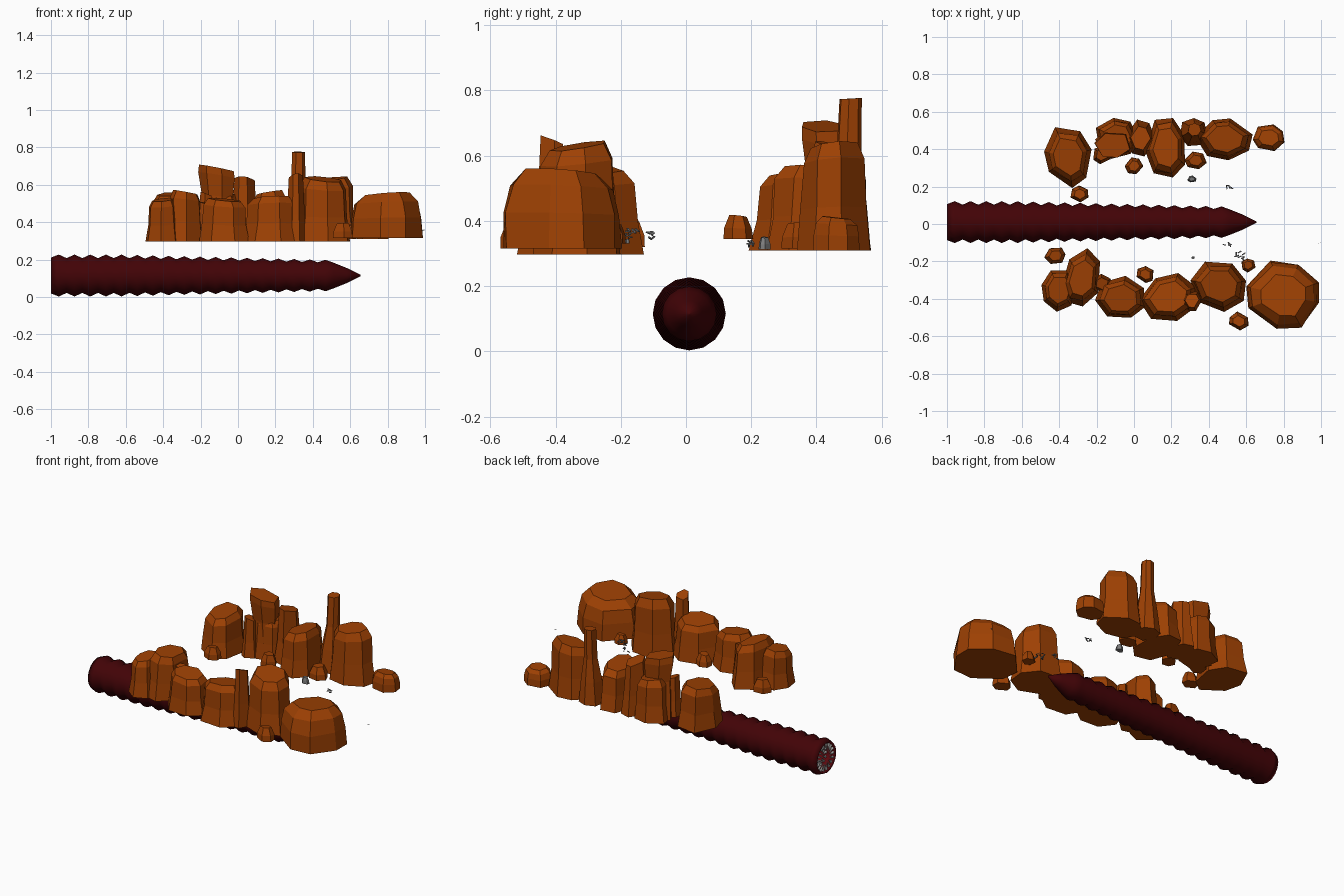
import bpy, bmesh, math, random
from mathutils import Vector, Matrix

cube = bpy.data.objects.get("Cube")
if cube:
    bpy.data.objects.remove(cube)


def material(name, colour):
    mat = bpy.data.materials.new(name)
    mat.use_nodes = True
    mat.diffuse_color = (*colour, 1)
    mat.node_tree.nodes["Principled BSDF"].inputs["Base Color"].default_value = (*colour, 1)
    return mat


SANDSTONE = material("sandstone", (0.34, 0.052, 0.001))
HIDE = material("maroon hide", (0.055, 0.001, 0.002))
GULLET = material("red gullet", (0.12, 0.003, 0.005))
BONE = material("pale bone", (0.55, 0.54, 0.52))
GREY = material("grey debris", (0.2, 0.2, 0.2))


def finish(name, bm, *mats, smooth=False):
    bmesh.ops.recalc_face_normals(bm, faces=bm.faces)
    mesh = bpy.data.meshes.new(name)
    bm.to_mesh(mesh)
    bm.free()
    for mat in mats:
        mesh.materials.append(mat)
    for poly in mesh.polygons:
        poly.use_smooth = smooth
    obj = bpy.data.objects.new(name, mesh)
    bpy.context.collection.objects.link(obj)
    return obj


def skin(bm, rings):
    """Join rings of vertices into a tube."""
    faces = []
    for low, high in zip(rings, rings[1:]):
        for i in range(len(low)):
            j = (i + 1) % len(low)
            faces.append(bm.faces.new((low[i], low[j], high[j], high[i])))
    return faces


# Rock profiles: (height fraction, width fraction)
PROFILES = {
    "block": ((0, 1.02), (0.4, 0.9), (0.85, 0.84), (1, 0.65)),
    "boulder": ((0, 1), (0.45, 0.98), (0.8, 0.88), (1, 0.62)),
    "column": ((0, 1), (0.4, 0.8), (1, 0.65)),
    "spire": ((0, 1), (0.3, 0.8), (0.6, 0.52), (1, 0.46)),
    "flared": ((0, 1), (0.6, 0.8), (0.9, 0.95), (1, 0.9)),
    "pebble": ((0, 1), (0.45, 0.95), (1, 0.6)),
}
rng = random.Random(7)


def rock(name, kind, x, y, rx, ry, low, top, sides=7, angle=0, lean=(0, 0), tilt=0.05, mat=SANDSTONE):
    """Faceted stone with an irregular oval outline and a slightly tilted top."""
    bm = bmesh.new()
    turn = rng.uniform(0, math.tau)
    slope = rng.uniform(0, math.tau)
    spin = Matrix.Rotation(math.radians(angle), 2)
    outline = []
    for i in range(sides):
        a = turn + math.tau * (i + rng.uniform(-0.18, 0.18)) / sides
        r = rng.uniform(0.98, 1.1)
        outline.append((a, spin @ Vector((rx * r * math.cos(a), ry * r * math.sin(a)))))
    rings = []
    for h, w in PROFILES[kind]:
        ring = []
        for a, offset in outline:
            k = w * rng.uniform(0.97, 1.03)
            dip = tilt * h * (top - low) * math.cos(a - slope)
            ring.append(bm.verts.new((x + offset.x * k + lean[0] * h,
                                      y + offset.y * k + lean[1] * h,
                                      low + (top - low) * h + dip)))
        rings.append(ring)
    skin(bm, rings)
    bm.faces.new(rings[0])
    bm.faces.new(rings[-1])
    return finish(name, bm, mat)


# Front ridge
F = 0.297
rock("front_block_end", "block", -0.4, -0.35, 0.09, 0.115, F, 0.52)
rock("front_block_tall", "block", -0.28, -0.29, 0.1, 0.145, F, 0.56, angle=-10)
rock("front_step", "column", -0.17, -0.32, 0.05, 0.05, F, 0.5, 6)
rock("front_block_middle", "block", -0.07, -0.4, 0.14, 0.11, F, 0.52)
rock("front_block_low", "block", 0.19, -0.39, 0.15, 0.12, F, 0.53, angle=15)
rock("front_pillar", "column", 0.31, -0.41, 0.055, 0.06, F, 0.645, 6)
rock("front_block_high", "block", 0.46, -0.33, 0.15, 0.125, F, 0.63, angle=-25)
rock("front_great_boulder", "boulder", 0.8, -0.38, 0.19, 0.18, 0.315, 0.55, 8)

# Back ridge
B = 0.31
rock("back_block_end", "block", -0.35, 0.36, 0.12, 0.155, B, 0.55, angle=20)
rock("back_step", "column", -0.17, 0.37, 0.05, 0.05, B, 0.55, 6)
rock("back_column_base", "block", -0.09, 0.46, 0.115, 0.105, B, 0.56)
rock("back_flared_column", "flared", -0.1, 0.44, 0.1, 0.075, B, 0.69, 6, lean=(-0.01, -0.02))
rock("back_shoulder", "column", 0.035, 0.46, 0.08, 0.1, B, 0.63, 6)
rock("back_block_middle", "block", 0.17, 0.41, 0.11, 0.16, B, 0.56)
rock("back_spire", "spire", 0.32, 0.49, 0.075, 0.075, B, 0.775, 7, lean=(0.005, 0.015), tilt=0.005)
rock("back_block_high", "block", 0.49, 0.455, 0.145, 0.11, B, 0.63)
rock("back_outer_boulder", "boulder", 0.72, 0.46, 0.085, 0.07, B, 0.41)

# Loose stones around both ridges
for x, y, r, low in ((-0.42, -0.17, 0.055, 0.32), (0.06, -0.27, 0.05, 0.32),
                     (0.56, -0.52, 0.055, 0.315), (0.61, -0.22, 0.04, 0.33),
                     (-0.29, 0.16, 0.05, 0.345), (0, 0.31, 0.05, 0.32),
                     (0.33, 0.34, 0.055, 0.315)):
    rock("loose_stone", "pebble", x, y, r, r * 0.9, low, low + r * 1.4, 6)

# Ridged worm body: zigzag rings, a pointed tail and an inward mouth wall
CENTRE = Vector((0, 0.01, 0.115))
SIDES = 16
START, END, SEGMENTS = -1, 0.51, 18


def ring_at(bm, x, r):
    return [bm.verts.new(CENTRE + Vector((x, r * math.cos(math.tau * i / SIDES),
                                         r * math.sin(math.tau * i / SIDES))))
            for i in range(SIDES)]


bm = bmesh.new()
gullet = [(-0.88, 0.02), (-0.94, 0.06), (-0.99, 0.086)]
body = [(START, 0.096)]
for i in range(SEGMENTS * 2):
    t = (i + 1) / (SEGMENTS * 2)
    taper = 1 - 0.26 * max(0, t - 0.25) / 0.75
    body.append((START + (END - START) * t, taper * (0.093 if i % 2 else 0.112)))
body += [(0.58, 0.041), (0.656, 0.003)]
rings = [ring_at(bm, x, r) for x, r in gullet + body]
tube = skin(bm, rings)
for face in tube[:SIDES * len(gullet)]:
    face.material_index = 1
throat = bm.faces.new(rings[0])
throat.material_index = 1
bm.faces.new(rings[-1])
finish("worm_body", bm, HIDE, GULLET, smooth=True)

# Rings of teeth pointing into the mouth
bm = bmesh.new()
for x, r, length, count in ((-0.985, 0.084, 0.05, 18), (-0.95, 0.062, 0.04, 14)):
    for i in range(count):
        a = math.tau * i / count
        out = Vector((0, math.cos(a), math.sin(a)))
        aim = (-out + Vector((-0.15, 0, 0))).normalized()
        place = Matrix.Translation(CENTRE + Vector((x, 0, 0)) + out * r + aim * length / 2)
        bmesh.ops.create_cone(bm, cap_ends=True, segments=5, radius1=0.009, radius2=0,
                              depth=length,
                              matrix=place @ aim.to_track_quat("Z", "Y").to_matrix().to_4x4())
finish("worm_teeth", bm, BONE)

# Scattered grey debris between the ridges
rock("grey_stone", "pebble", 0.31, 0.24, 0.024, 0.018, 0.312, 0.35, 6, mat=GREY)
rock("grey_stone_small", "pebble", 0.315, -0.18, 0.01, 0.007, 0.33, 0.345, 5, mat=GREY)
bm = bmesh.new()
for x, y, z, spread, count in ((0.565, -0.17, 0.36, 0.022, 9), (0.5, -0.1, 0.355, 0.018, 6),
                               (0.51, 0.2, 0.335, 0.018, 6), (0.99, -0.1, 0.36, 0.006, 2)):
    for i in range(count):
        jitter = Vector([rng.uniform(-spread, spread) for _ in range(3)])
        jitter.z *= 0.6
        spin = Matrix.Rotation(rng.uniform(0, math.pi), 4, "Z") @ Matrix.Rotation(rng.uniform(-0.6, 0.6), 4, "Y")
        size = Matrix.Diagonal((spread, spread * 0.3, 0.004, 1))
        bmesh.ops.create_cube(bm, size=1, matrix=Matrix.Translation(Vector((x, y, z)) + jitter) @ spin @ size)
finish("debris_shards", bm, GREY)
